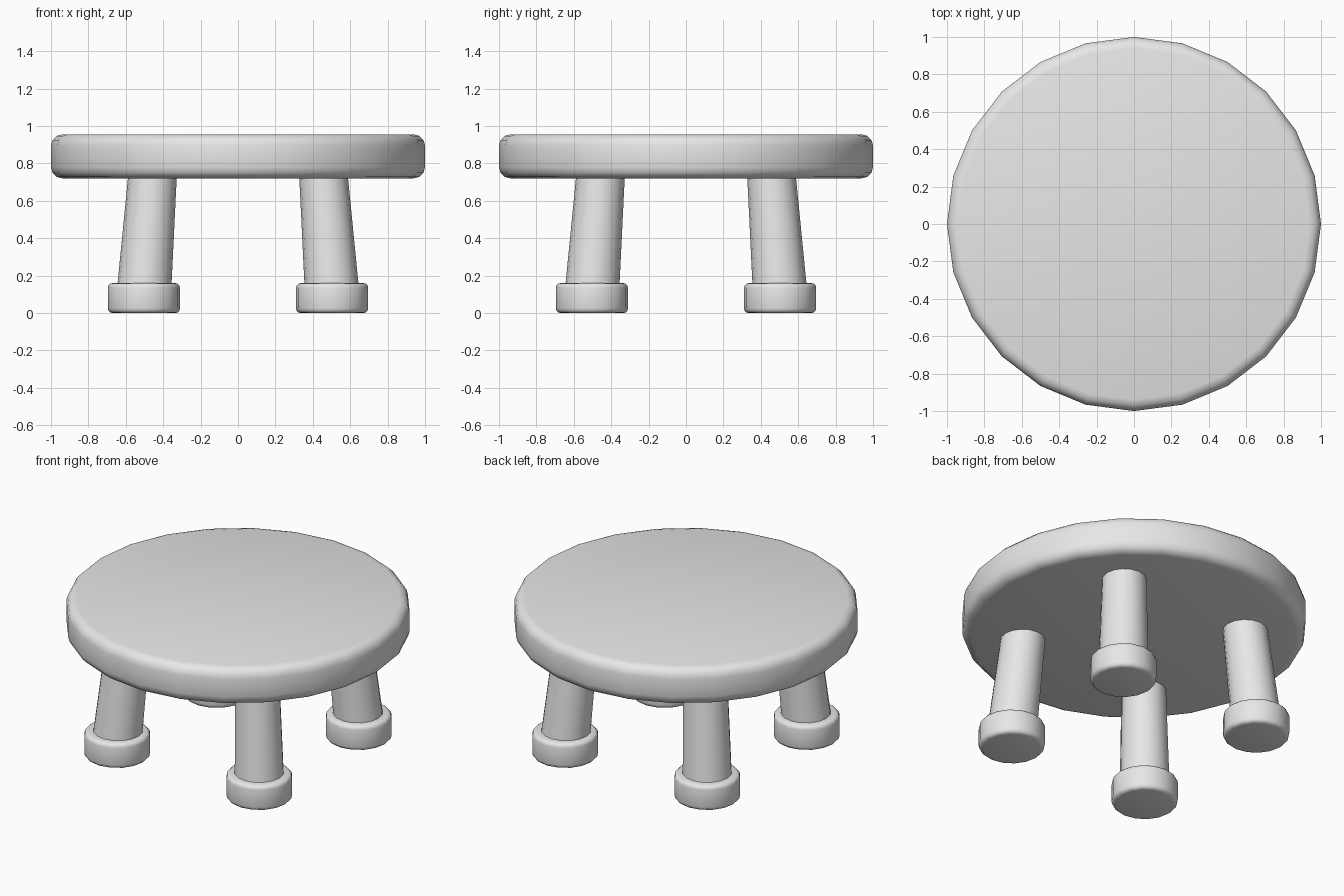
import bpy
import math
from mathutils import Vector

cube = bpy.data.objects.get("Cube")
if cube:
    bpy.data.objects.remove(cube, do_unlink=True)

grey = bpy.data.materials.new("light grey")
grey.use_nodes = True
colour = (0.8, 0.8, 0.8, 1)
grey.diffuse_color = colour
grey.node_tree.nodes["Principled BSDF"].inputs["Base Color"].default_value = colour


def rod(name, bottom, top, r_bottom, r_top, sides, bevel=0.0):
    """Tapered round part between two points, with optional rounded rims."""
    bottom, top = Vector(bottom), Vector(top)
    axis = top - bottom
    bpy.ops.mesh.primitive_cone_add(vertices=sides, radius1=r_bottom,
                                    radius2=r_top, depth=axis.length)
    obj = bpy.context.object
    obj.name = name
    obj.data.materials.append(grey)
    if bevel:
        mod = obj.modifiers.new("rounded rim", "BEVEL")
        mod.width = bevel
        mod.segments = 3
        mod.limit_method = "ANGLE"
        mod.angle_limit = math.radians(60)
        bpy.ops.object.modifier_apply(modifier=mod.name)
    bpy.ops.object.shade_smooth_by_angle(angle=math.radians(40))
    obj.rotation_euler = Vector((0, 0, 1)).rotation_difference(axis).to_euler()
    obj.location = (bottom + top) / 2
    return obj


# Round seat
rod("seat", (0, 0, 0.72), (0, 0, 0.955), 1, 1, 24, 0.06)

# Four splayed legs, each in a round foot
for depth, sy in (("front", -1), ("back", 1)):
    for side, sx in (("left", 1), ("right", -1)):
        rod(f"{depth}_{side}_leg", (sx * 0.505, sy * 0.505, 0.08),
            (sx * 0.455, sy * 0.455, 0.76), 0.146, 0.129, 16)
        rod(f"{depth}_{side}_foot", (sx * 0.503, sy * 0.503, 0),
            (sx * 0.503, sy * 0.503, 0.16), 0.193, 0.193, 16, 0.025)
